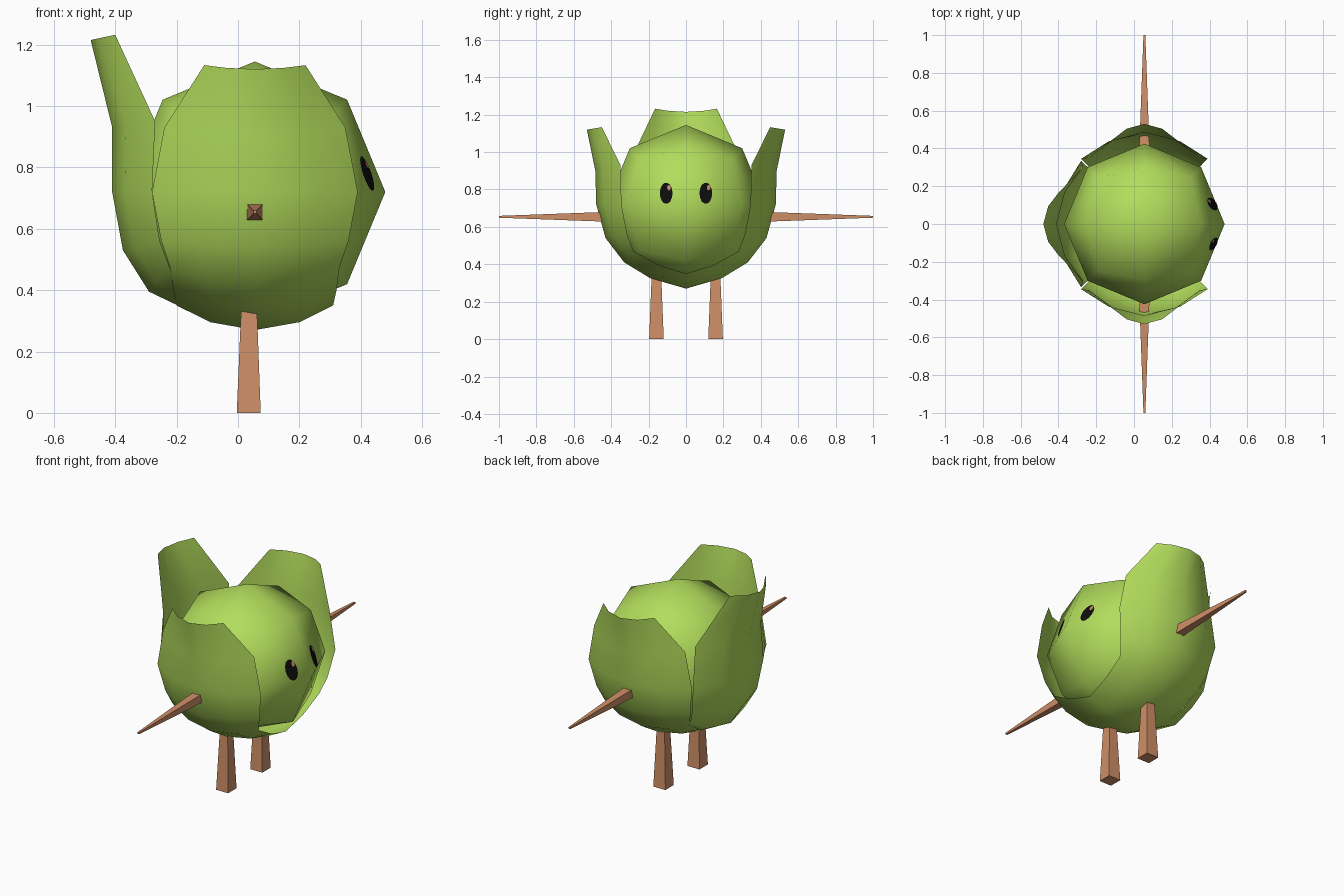
import bpy, bmesh, math
from mathutils import Vector
from mathutils.bvhtree import BVHTree

if "Cube" in bpy.data.objects:
    bpy.data.objects.remove(bpy.data.objects["Cube"])

CX, CZ = 0.055, 0.72          # body centre


def material(name, rgb):
    m = bpy.data.materials.new(name)
    m.diffuse_color = (*rgb, 1)
    m.use_nodes = True
    m.node_tree.nodes["Principled BSDF"].inputs["Base Color"].default_value = m.diffuse_color
    return m


GREEN = material("leaf green", (0.445, 0.72, 0.107))
BROWN = material("tan stem", (0.62, 0.275, 0.135))
BLACK = material("eye black", (0.004, 0.004, 0.004))


def finish(bm, name, mat, smooth=False):
    me = bpy.data.meshes.new(name)
    for f in bm.faces:
        f.smooth = smooth
    bm.to_mesh(me)
    bm.free()
    me.materials.append(mat)
    ob = bpy.data.objects.new(name, me)
    bpy.context.collection.objects.link(ob)
    return ob


# Body: rounded cube turned into a low-poly ball
bm = bmesh.new()
bmesh.ops.create_cube(bm, size=2)
bmesh.ops.subdivide_edges(bm, edges=bm.edges[:], cuts=1, use_grid_fill=True)
for v in bm.verts:
    v.co = v.co.normalized() * 0.425 + Vector((CX, 0, CZ))
body_tree = BVHTree.FromBMesh(bm)
finish(bm, "body", GREEN, True)


# Leaves: rows of (centre reach, centre z, edge half width, edge reach, edge z)
def leaf(name, rows, place):
    bm = bmesh.new()
    grid = []
    for cr, cz, eu, er, ez in rows:
        pts = []
        for s, t, k in ((-1, 1, 1), (-1, .57, .32), (0, 0, 0), (1, .57, .32), (1, 1, 1)):
            pts.append(bm.verts.new(place(s * eu * t, cr + (er - cr) * k, cz + (ez - cz) * k)))
        grid.append(pts)
    for a, b in zip(grid, grid[1:]):
        for i in range(4):
            bm.faces.new((a[i], b[i], b[i + 1], a[i + 1]))
    # make normals point away from the body
    bm.normal_update()
    mid = Vector((CX, 0, CZ))
    if sum(f.normal.dot(f.calc_center_median() - mid) for f in bm.faces) < 0:
        bmesh.ops.reverse_faces(bm, faces=bm.faces[:])
    finish(bm, name, GREEN, True)


side = [(.53, 1.12, .165, .45, 1.133),
        (.485, .90, .295, .35, .93),
        (.48, .72, .335, .345, .72),
        (.43, .54, .305, .315, .56),
        (.33, .41, .275, .28, .47),
        (.19, .325, .265, .145, .395),
        (0, .27, .255, 0, .35)]
# both side leaves join under the body as one strip
strip = side + [(-a, b, c, -d, e) for a, b, c, d, e in reversed(side[:-1])]
leaf("side_leaves", strip, lambda u, r, z: (CX + u, r, z))

back = [(.535, 1.215, .165, .455, 1.232),
        (.465, .93, .30, .325, .95),
        (.465, .72, .335, .335, .72),
        (.43, .53, .31, .31, .56),
        (.345, .395, .285, .28, .48),
        (.255, .352, .275, .275, .468)]
leaf("back_leaf", back, lambda u, r, z: (CX - r, u, z))


# Limbs: tapered square bars
def bar(name, a, ha, b, hb, ux, uy):
    bm = bmesh.new()
    ends = []
    for c, h in ((a, ha), (b, hb)):
        ends.append([bm.verts.new(Vector(c) + Vector(ux) * sx * h + Vector(uy) * sy * h)
                     for sx, sy in ((-1, -1), (1, -1), (1, 1), (-1, 1))])
    bm.faces.new(ends[0])
    bm.faces.new(ends[1])
    for i in range(4):
        j = (i + 1) % 4
        bm.faces.new((ends[0][i], ends[0][j], ends[1][j], ends[1][i]))
    bmesh.ops.recalc_face_normals(bm, faces=bm.faces[:])
    finish(bm, name, BROWN)


for s, tag in ((-1, "right"), (1, "left")):
    bar(tag + "_leg", (.035, s * .158, 0), .039, (.036, s * .158, .38), .024, (1, 0, 0), (0, 1, 0))
    bar(tag + "_arm", (CX, s * .40, .654), .027, (CX, s * 1.0, .654), .005, (1, 0, 0), (0, 0, 1))


# Eyes: thin ovals laid onto the body surface
def oval(name, y, z, ry, rz, lift, mat, n=14, rings=3):
    bm = bmesh.new()

    def on_body(py, pz):
        hit = body_tree.ray_cast(Vector((2, py, pz)), Vector((-1, 0, 0)))[0]
        return bm.verts.new(hit + Vector((lift, 0, 0)))

    prev = [on_body(y, z)] * n
    for k in range(1, rings + 1):
        ring = [on_body(y + ry * k / rings * math.cos(2 * math.pi * i / n),
                        z + rz * k / rings * math.sin(2 * math.pi * i / n)) for i in range(n)]
        for i in range(n):
            j = (i + 1) % n
            bm.faces.new((prev[i], ring[i], ring[j]) if k == 1
                         else (prev[i], ring[i], ring[j], prev[j]))
        prev = ring
    finish(bm, name, mat)


for s, tag in ((-1, "right"), (1, "left")):
    oval(tag + "_eye", s * .106, .78, .034, .057, .004, BLACK)
    oval(tag + "_eye_glint", s * .106 + .015, .81, .01, .015, .007, BROWN, 8, 1)
